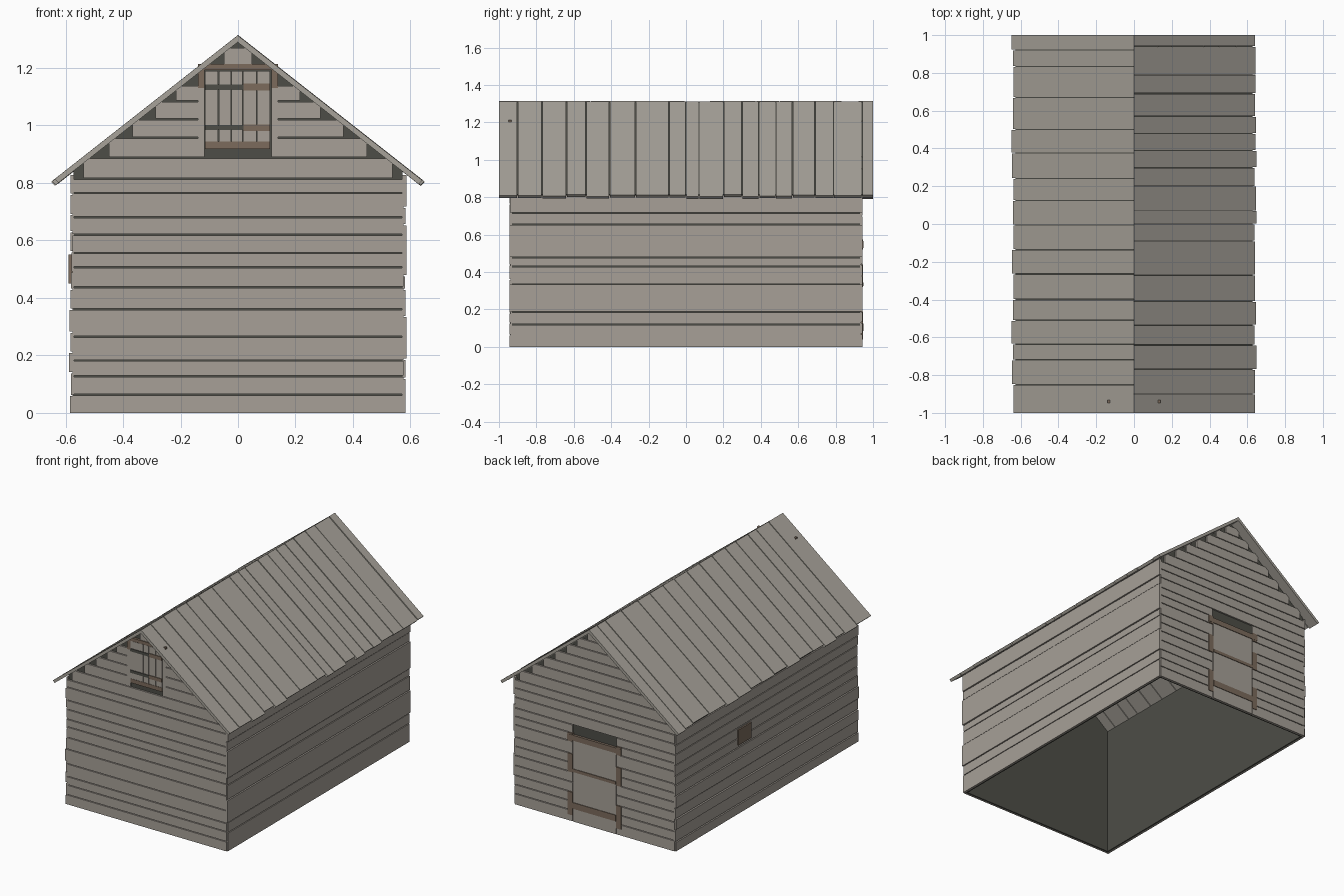
import bpy, bmesh, random

random.seed(4)
if "Cube" in bpy.data.objects:
    bpy.data.objects.remove(bpy.data.objects["Cube"], do_unlink=True)


def material(name, rgb):
    m = bpy.data.materials.new(name)
    m.use_nodes = True
    m.diffuse_color = (*rgb, 1)
    bsdf = next(n for n in m.node_tree.nodes if n.type == "BSDF_PRINCIPLED")
    bsdf.inputs["Base Color"].default_value = (*rgb, 1)
    bsdf.inputs["Roughness"].default_value = 0.9
    return m


WOOD = material("weathered wood", (0.385, 0.353, 0.312))
ROOF = material("roof wood", (0.385, 0.362, 0.32))
DARK = material("dark lining", (0.075, 0.075, 0.063))
BROWN = material("brown timber", (0.2, 0.148, 0.108))

RIDGE, EAVE_X, SLOPE = 1.315, 0.647, 0.785
HALF_X, HALF_Y, SKIN = 0.572, 0.932, 0.011
GAP = 0.0025


def prism(bm, pts, a, b, axis="y"):
    """Extrude a (u, z) profile from a to b along x or y."""
    def put(u, t, z):
        return bm.verts.new((u, t, z) if axis == "y" else (t, u, z))
    ends = [[put(u, t, z) for u, z in pts] for t in (a, b)]
    for ring in ends:
        bm.faces.new(ring)
    for i in range(len(pts)):
        j = (i + 1) % len(pts)
        bm.faces.new((ends[0][i], ends[0][j], ends[1][j], ends[1][i]))


def box(bm, u0, u1, z0, z1, a, b, axis="y"):
    prism(bm, [(u0, z0), (u1, z0), (u1, z1), (u0, z1)], a, b, axis)


def finish(bm, name, mat):
    bmesh.ops.recalc_face_normals(bm, faces=bm.faces)
    mesh = bpy.data.meshes.new(name)
    bm.to_mesh(mesh)
    bm.free()
    mesh.materials.append(mat)
    bpy.context.collection.objects.link(bpy.data.objects.new(name, mesh))


def boxes(name, mat, items, a, b, axis="y"):
    bm = bmesh.new()
    for u0, u1, z0, z1 in items:
        box(bm, u0, u1, z0, z1, a, b, axis)
    finish(bm, name, mat)


def pairs(values):
    return zip(values, values[1:])


# Dark lining walls, open underneath
eave_z = RIDGE - 0.012 - SLOPE * HALF_X
gable = [(-HALF_X, 0), (HALF_X, 0), (HALF_X, eave_z),
         (0, RIDGE - 0.012), (-HALF_X, eave_z)]
for side, label in ((-1, "front"), (1, "back")):
    bm = bmesh.new()
    prism(bm, gable, side * HALF_Y, side * (HALF_Y - 0.01))
    finish(bm, label + "_lining", DARK)
for side, label in ((-1, "right"), (1, "left")):
    boxes(label + "_lining", DARK, [(-HALF_Y, HALF_Y, 0, eave_z)],
          side * HALF_X, side * (HALF_X - 0.01), "x")


# Horizontal gable boards, stepped under the roof and split around openings
def gable_wall(name, side, levels, opening):
    half, low, high = opening
    bm = bmesh.new()
    for z0, z1 in pairs(levels):
        reach = min(HALF_X + 0.004, (RIDGE - 0.005 - z1) / SLOPE)
        if z0 >= low and z1 <= high:
            spans = [(-reach, -half), (half, reach)] if reach > half else []
        else:
            spans = [(-reach, reach)]
        for u0, u1 in spans:
            box(bm, u0, u1, z0 + GAP * (z0 > 0), z1 - GAP,
                side * (HALF_Y - 0.002), side * (HALF_Y + SKIN))
    finish(bm, name, WOOD)


gable_wall("front_boards", -1,
           [0, .063, .127, .182, .265, .36, .437, .506, .556, .62, .68, .765,
            .815, .888, .957, 1.022, 1.085, 1.14, 1.212, 1.272],
           (0.14, .88, 1.213))
gable_wall("back_boards", 1,
           [0, .07, .13, .19, .255, .32, .38, .44, .52, .575, .63, .7, .76,
            .815, .885, .955, 1.02, 1.085, 1.15, 1.21, 1.27],
           (0.16, 0, .631))


# Side wall boards with slightly uneven ends
def side_wall(name, side, levels):
    bm = bmesh.new()
    for z0, z1 in pairs(levels):
        end0, end1 = (HALF_Y + random.uniform(0.004, 0.013) for _ in "ab")
        box(bm, -end0, end1, z0 + GAP * (z0 > 0), z1 - GAP, side * (HALF_X - 0.002),
            side * (HALF_X + random.uniform(0.008, 0.016)), "x")
    finish(bm, name, WOOD)


side_wall("left_side_boards", 1,
          [0, .12, .187, .335, .43, .477, .655, .715, .83])
side_wall("right_side_boards", -1,
          [0, .06, .14, .21, .28, .36, .43, .49, .56, .63, .69, .76, .83])


# Roof boards running down each slope over a thin dark sheet
def slope_profile(side, reach, top, thick):
    tip = top - SLOPE * reach
    return [(0, top), (side * reach, tip),
            (side * (reach - thick * 0.55), tip - thick * 0.55),
            (0, top - thick)]


def roof(label, side, cuts):
    bm = bmesh.new()
    edges = [-1] + cuts + [1]
    for y0, y1 in pairs(edges):
        reach = EAVE_X + random.uniform(-0.01, 0.003)
        prism(bm, slope_profile(side, reach, RIDGE - random.uniform(0, 0.003), 0.024),
              y0 + GAP * (y0 > -1), y1 - GAP * (y1 < 1))
    finish(bm, label + "_roof_boards", ROOF)
    bm = bmesh.new()
    prism(bm, slope_profile(side, EAVE_X - 0.02, RIDGE - 0.009, 0.006), -0.995, 0.995)
    finish(bm, label + "_roof_sheet", DARK)


roof("left", 1, [-.9, -.77, -.64, -.535, -.41, -.27, -.09, 0, .07, .2, .3,
                 .39, .48, .57, .69, .79, .94])
roof("right", -1, [-.85, -.72, -.635, -.51, -.4, -.265, -.135, -.005, .125,
                   .24, .375, .5, .67, .835, .92])

# Loft hatch in the front gable
F = -HALF_Y
plank_edges = [-.115, -.068, -.024, .016, .066, .112]
boxes("hatch_planks", WOOD,
      [(a + .001, b - .001, .945, 1.19) for a, b in pairs(plank_edges)], F, F - 0.012)
boxes("hatch_posts", WOOD,
      [(-.14, -.116, .89, 1.13), (.116, .14, .89, 1.13)], F, F - SKIN)
boxes("hatch_post_tops", BROWN,
      [(-.14, -.116, 1.13, 1.195), (.116, .14, 1.13, 1.195)], F, F - SKIN)
boxes("hatch_header", BROWN, [(-.14, .14, 1.193, 1.214)], F, F - 0.016)
boxes("hatch_sill", BROWN, [(-.115, .112, .918, .945)], F, F - 0.014)
boxes("hatch_battens", BROWN,
      [(.02, .112, 1.122, 1.146), (.02, .112, .98, 1.003)], F, F - 0.016)
boxes("hatch_straps", DARK,
      [(-.115, .02, 1.124, 1.142), (-.115, .02, .984, 1.002)], F, F - 0.016)

# Large door in the back wall
B = HALF_Y
boxes("door_panel", WOOD, [(-.155, .155, 0, .53)], B, B + 0.012)
boxes("door_battens", BROWN,
      [(-.155, .155, .085, .125), (-.155, .155, .325, .345)], B, B + 0.016)
boxes("door_header", BROWN, [(-.195, .195, .53, .565)], B, B + 0.016)
boxes("door_posts", BROWN,
      [(s * .158, s * .193, a, b) for s in (-1, 1)
       for a, b in ((.04, .19), (.32, .44), (.52, .575))], B, B + 0.015)

# Small shutter in the right side wall
boxes("side_shutter", BROWN, [(.165, .3, .45, .55)],
      -HALF_X, -HALF_X - 0.018, "x")
